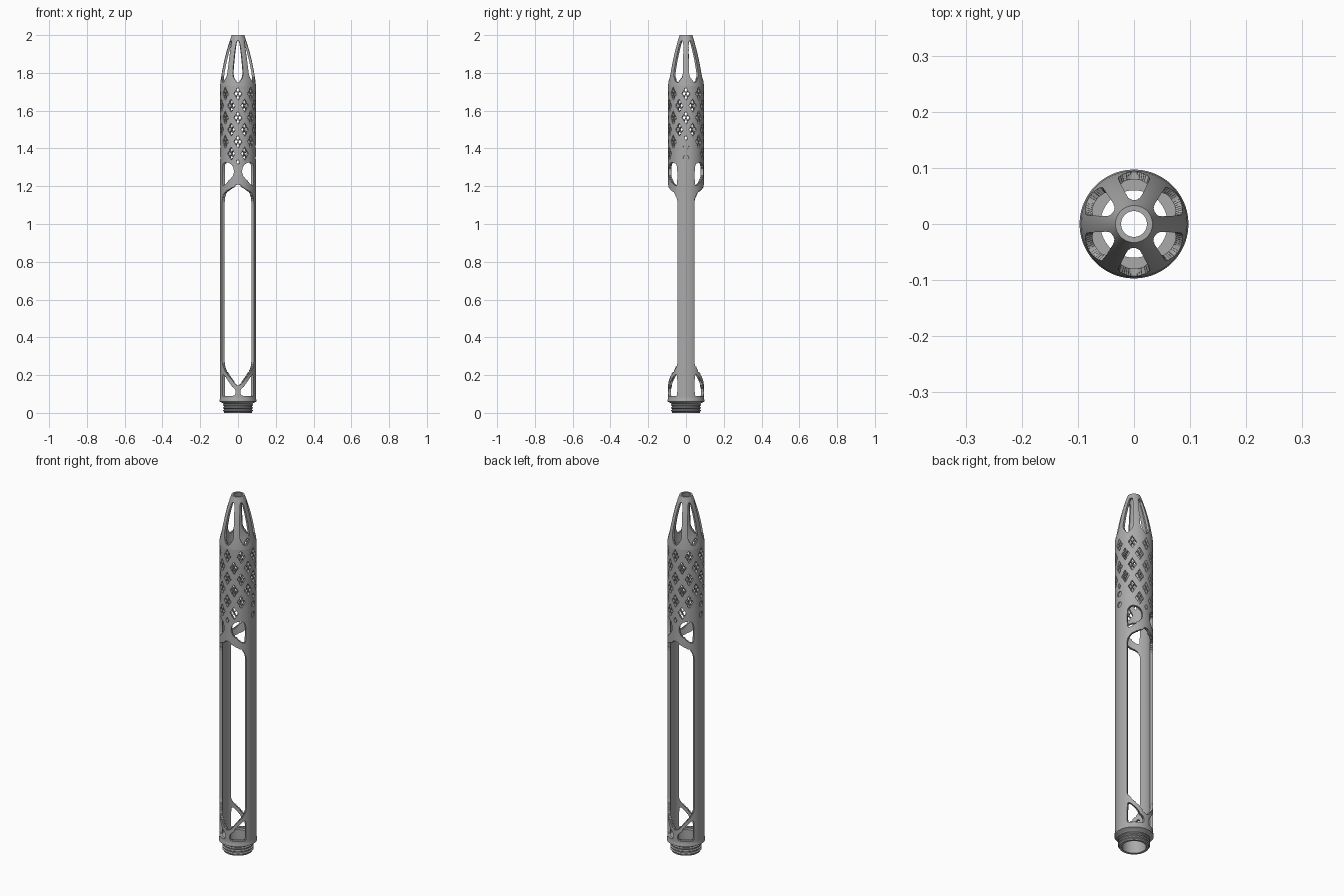
import bpy, bmesh
from math import sin, cos, radians, pi

cube = bpy.data.objects.get("Cube")
if cube:
    bpy.data.objects.remove(cube, do_unlink=True)

R, WALL, SEGS = 0.095, 0.015, 96

grey = bpy.data.materials.new("satin_grey")
grey.use_nodes = True
grey.diffuse_color = (0.4, 0.4, 0.4, 1)
grey.node_tree.nodes["Principled BSDF"].inputs["Base Color"].default_value = (0.4, 0.4, 0.4, 1)


def add_object(name, bm):
    bmesh.ops.recalc_face_normals(bm, faces=bm.faces)
    mesh = bpy.data.meshes.new(name)
    bm.to_mesh(mesh)
    bm.free()
    obj = bpy.data.objects.new(name, mesh)
    bpy.context.collection.objects.link(obj)
    return obj


def lathe(name, profile):
    """Closed ring: spin a closed (radius, z) loop round the z axis."""
    bm = bmesh.new()
    rings = [[bm.verts.new((r * cos(2 * pi * s / SEGS), r * sin(2 * pi * s / SEGS), z))
              for r, z in profile] for s in range(SEGS)]
    n = len(profile)
    for s in range(SEGS):
        a, b = rings[s], rings[(s + 1) % SEGS]
        for i in range(n):
            j = (i + 1) % n
            bm.faces.new((a[i], b[i], b[j], a[j]))
    return add_object(name, bm)


def rounded(points, steps=2):
    """Corner cutting on a closed outline."""
    for _ in range(steps):
        out = []
        for (a, b), (c, d) in zip(points, points[1:] + points[:1]):
            out += [(0.75 * a + 0.25 * c, 0.75 * b + 0.25 * d),
                    (0.25 * a + 0.75 * c, 0.25 * b + 0.75 * d)]
        points = out
    return points


def radial_prism(bm, heading, outline, r0, r1):
    """Prism along the radius; the outline is (degrees from heading, z)."""
    loops = []
    for r in (r0, r1):
        loops.append([bm.verts.new((r * cos(radians(heading + a)), r * sin(radians(heading + a)), z))
                      for a, z in outline])
    inner, outer = loops
    n = len(outline)
    bm.faces.new(inner)
    bm.faces.new(outer[::-1])
    for i in range(n):
        j = (i + 1) % n
        bm.faces.new((inner[j], inner[i], outer[i], outer[j]))


def carve(obj, bm):
    """Cut the prisms out of the object and bake the result."""
    bmesh.ops.triangulate(bm, faces=bm.faces)
    cutter = add_object("cutter", bm)
    cutter.hide_render = True
    before = len(obj.data.polygons)
    for solver in ("MANIFOLD", "EXACT"):
        mod = obj.modifiers.new("holes", "BOOLEAN")
        mod.operation, mod.object, mod.solver = "DIFFERENCE", cutter, solver
        bpy.context.view_layer.update()
        shape = obj.evaluated_get(bpy.context.evaluated_depsgraph_get())
        baked = bpy.data.meshes.new_from_object(shape)
        obj.modifiers.remove(mod)
        if len(baked.polygons) not in (0, before):
            obj.data = baked
            break
    bpy.data.objects.remove(cutter, do_unlink=True)


def finish(obj):
    obj.data.materials.clear()
    obj.data.materials.append(grey)
    obj.data.shade_smooth()
    obj.data.set_sharp_from_angle(angle=radians(30))


# Threaded neck with a collar
thread = [(0.06, 0), (0.073, 0)]
for k in range(3):
    z = 0.006 + 0.015 * k
    thread += [(0.074, z), (0.08, z + 0.004), (0.08, z + 0.007), (0.074, z + 0.011)]
neck = lathe("threaded_neck", thread + [(0.08, 0.052), (0.097, 0.06), (0.097, 0.07),
                                        (R, 0.075), (R, 0.085), (0.06, 0.085)])

# Barrel: two side struts, branching arches and the lattice grip
barrel = lathe("barrel_cage", [(R - WALL, 0.085), (R, 0.085), (R, 1.73), (R - WALL, 1.73)])
bm = bmesh.new()

half = [(0, 0.14), (15, 0.163), (33, 0.2), (50, 0.225), (62, 0.26), (62, 0.3),
        (62, 1.08), (62, 1.13), (50, 1.165), (33, 1.18), (15, 1.195), (0, 1.215)]
long_window = rounded(half + [(-a, z) for a, z in half[-2:0:-1]])
low_window = rounded([(8, 0.09), (30, 0.09), (50, 0.09), (60, 0.09), (61, 0.11), (61, 0.19),
                      (58, 0.205), (48, 0.195), (33, 0.168), (18, 0.138), (8, 0.12)])
high_window = rounded([(61, 1.2), (50, 1.205), (35, 1.225), (18, 1.25), (12, 1.28),
                       (17, 1.312), (35, 1.328), (53, 1.325), (61, 1.3)])
for heading in (90, 270):
    radial_prism(bm, heading, long_window, 0.02, 0.3)
    for window in (low_window, high_window):
        for side in (1, -1):
            radial_prism(bm, heading, [(side * a, z) for a, z in window], 0.02, 0.3)

# Grip lattice: staggered clusters of four small diamonds
COLS, PITCH = 16, 0.127
STEP = 360 / COLS
for col in range(COLS):
    for row in range(4):
        zc = 1.69 - PITCH * (row + 0.5 * (col % 2))
        for da, dz in ((0, 1), (0, -1), (1, 0), (-1, 0)):
            a, z = col * STEP + da * 7, zc + dz * 0.0195
            off_front = abs(a % 180 - 90)
            plain_side = off_front > 55 and z < 1.44
            if plain_side or z < (1.345 if off_front > 5 else 1.32):
                continue
            radial_prism(bm, a, [(-5.8, z), (0, z - 0.016), (5.8, z), (0, z + 0.016)], 0.06, 0.12)

# Shallow round dimples on the plain side panels
for heading in (0, 180):
    for z in (1.35, 1.41):
        circle = [(9 * cos(2 * pi * k / 20), z + 0.015 * sin(2 * pi * k / 20)) for k in range(20)]
        radial_prism(bm, heading, circle, R - 0.006, 0.12)
carve(barrel, bm)

# Nose: ogive with six ribs
outer = [(R, 1.73), (0.092, 1.76), (0.084, 1.81), (0.073, 1.865), (0.059, 1.92),
         (0.045, 1.965), (0.033, 2)]
inner = [(0.023, 2), (0.032, 1.965)] + [(r - 0.013, z) for r, z in outer[-3:0:-1]]
nose = lathe("nose_cage", outer + inner + [(R - WALL, 1.73)])
bm = bmesh.new()
edge = [(0, 1.745), (10, 1.762), (19, 1.785), (19, 1.82), (18, 1.88), (15, 1.94), (11, 1.965), (0, 1.973)]
opening = rounded(edge + [(-a, z) for a, z in edge[-2:0:-1]])
for k in range(6):
    radial_prism(bm, 30 + 60 * k, opening, 0.01, 0.2)
carve(nose, bm)

for part in (neck, barrel, nose):
    finish(part)
